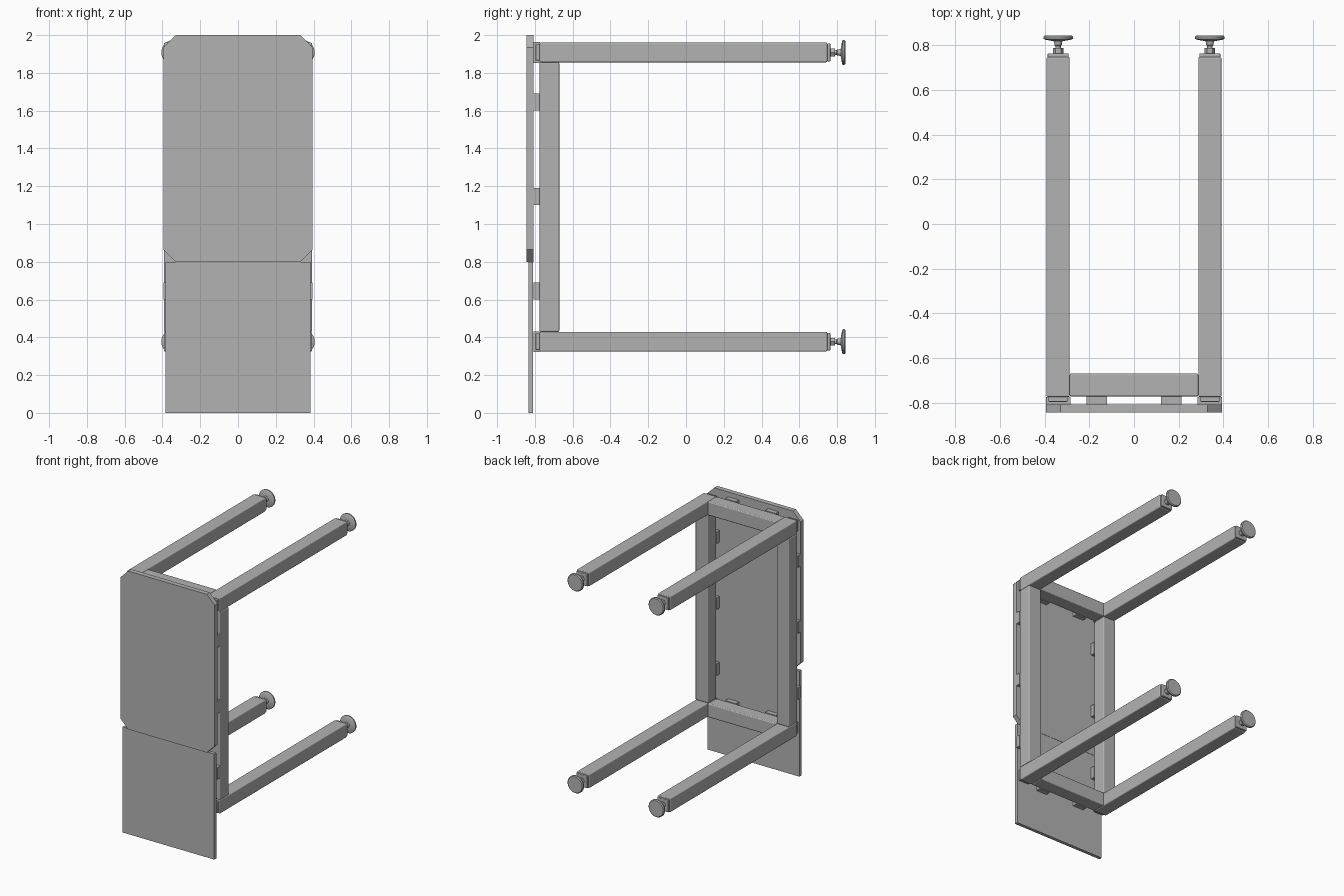
import bpy, math
from mathutils import Matrix

cube = bpy.data.objects.get("Cube")
if cube:
    bpy.data.objects.remove(cube, do_unlink=True)

grey = bpy.data.materials.new("plain grey")
grey.use_nodes = True
grey.diffuse_color = (0.45, 0.45, 0.45, 1)
grey.node_tree.nodes["Principled BSDF"].inputs["Base Color"].default_value = (0.45, 0.45, 0.45, 1)


def add(name, verts, faces, bevel=0, smooth=False):
    mesh = bpy.data.meshes.new(name)
    mesh.from_pydata(verts, [], faces)
    mesh.materials.append(grey)
    obj = bpy.data.objects.new(name, mesh)
    bpy.context.collection.objects.link(obj)
    if bevel:
        mod = obj.modifiers.new("Rounded edges", "BEVEL")
        mod.width, mod.segments = bevel, 3
    if smooth:
        bpy.ops.object.select_all(action="DESELECT")
        obj.select_set(True)
        bpy.context.view_layer.objects.active = obj
        bpy.ops.object.shade_smooth_by_angle(angle=math.radians(35))
    return obj


def slab(name, outline, y0, y1, bevel=0):
    """Extrude an x-z outline (anticlockwise from the front) along y."""
    n = len(outline)
    verts = [(x, y, z) for y in (y0, y1) for x, z in outline]
    faces = [tuple(range(n)), tuple(range(2 * n - 1, n - 1, -1))]
    faces += [(i, i + n, (i + 1) % n + n, (i + 1) % n) for i in range(n)]
    return add(name, verts, faces, bevel)


def box(name, x0, x1, y0, y1, z0, z1, bevel=0):
    return slab(name, [(x0, z0), (x1, z0), (x1, z1), (x0, z1)], y0, y1, bevel)


def turned(name, profile, cx, cz, sides=32):
    """Turn a (radius, y) profile about an axis running along y."""
    verts, faces = [], []
    for r, y in profile:
        for k in range(sides):
            a = math.tau * k / sides
            verts.append((cx + r * math.cos(a), y, cz + r * math.sin(a)))
    for j in range(len(profile) - 1):
        for k in range(sides):
            m = (k + 1) % sides
            a, b = j * sides, (j + 1) * sides
            faces.append((a + k, b + k, b + m, a + m))
    last = (len(profile) - 1) * sides
    faces += [tuple(range(sides)), tuple(range(last + sides - 1, last - 1, -1))]
    return add(name, verts, faces, smooth=sides > 8)


X, HALF, EDGE = 0.34, 0.052, 0.007
LEVELS = {"lower": 0.377, "upper": 1.908}

# Front panels: thick one with cut corners above, thin one below
W, C = 0.395, 0.065
slab("upper_panel", [(-W + C, 0.8), (W - C, 0.8), (W, 0.8 + C), (W, 2 - C),
                     (W - C, 2), (-W + C, 2), (-W, 2 - C), (-W, 0.8 + C)], -0.845, -0.808)
box("lower_panel", -0.385, 0.385, -0.835, -0.81, 0, 0.8)

for side, s in (("left", 1), ("right", -1)):
    x = s * X
    # Upright post and its panel clips
    box(side + "_post", x - HALF, x + HALF, -0.775, -0.671, 0.429, 1.856, EDGE)
    for i, z in enumerate((0.645, 1.145, 1.645)):
        box(f"{side}_post_clip_{i + 1}", x - 0.055, x + 0.055, -0.808, -0.775, z - 0.045, z + 0.045)

    for level, z in LEVELS.items():
        tag = f"{level}_{side}"
        # Long beam with an end cap at each end
        box(tag + "_beam", x - HALF, x + HALF, -0.775, 0.748, z - HALF, z + HALF, EDGE)
        box(tag + "_front_cap", x - 0.043, x + 0.043, -0.797, -0.774, z - 0.043, z + 0.043, 0.004)
        box(tag + "_back_cap", x - 0.047, x + 0.047, 0.747, 0.764, z - 0.047, z + 0.047, 0.004)
        # Levelling foot: nut, threaded stem with ball joint, and disc
        turned(tag + "_foot_nut", [(0.024, 0.762), (0.024, 0.788)], x, z, 6)
        turned(tag + "_foot_stem", [(0.012, 0.78), (0.012, 0.797), (0.017, 0.803),
                                    (0.017, 0.812), (0.024, 0.828)], x, z)
        turned(tag + "_foot_disc", [(0.024, 0.82), (0.058, 0.826), (0.066, 0.83),
                                    (0.066, 0.839), (0.06, 0.845)], x, z)

# Cross rails and their panel clips
for level, z in LEVELS.items():
    box(level + "_cross_rail", -X + HALF, X - HALF, -0.773, -0.669, z - HALF, z + HALF, EDGE)
    for side, s in (("left", 1), ("right", -1)):
        x = s * 0.167
        box(f"{level}_{side}_rail_clip", x - 0.045, x + 0.045, -0.808, -0.773, z - 0.055, z + 0.055)
